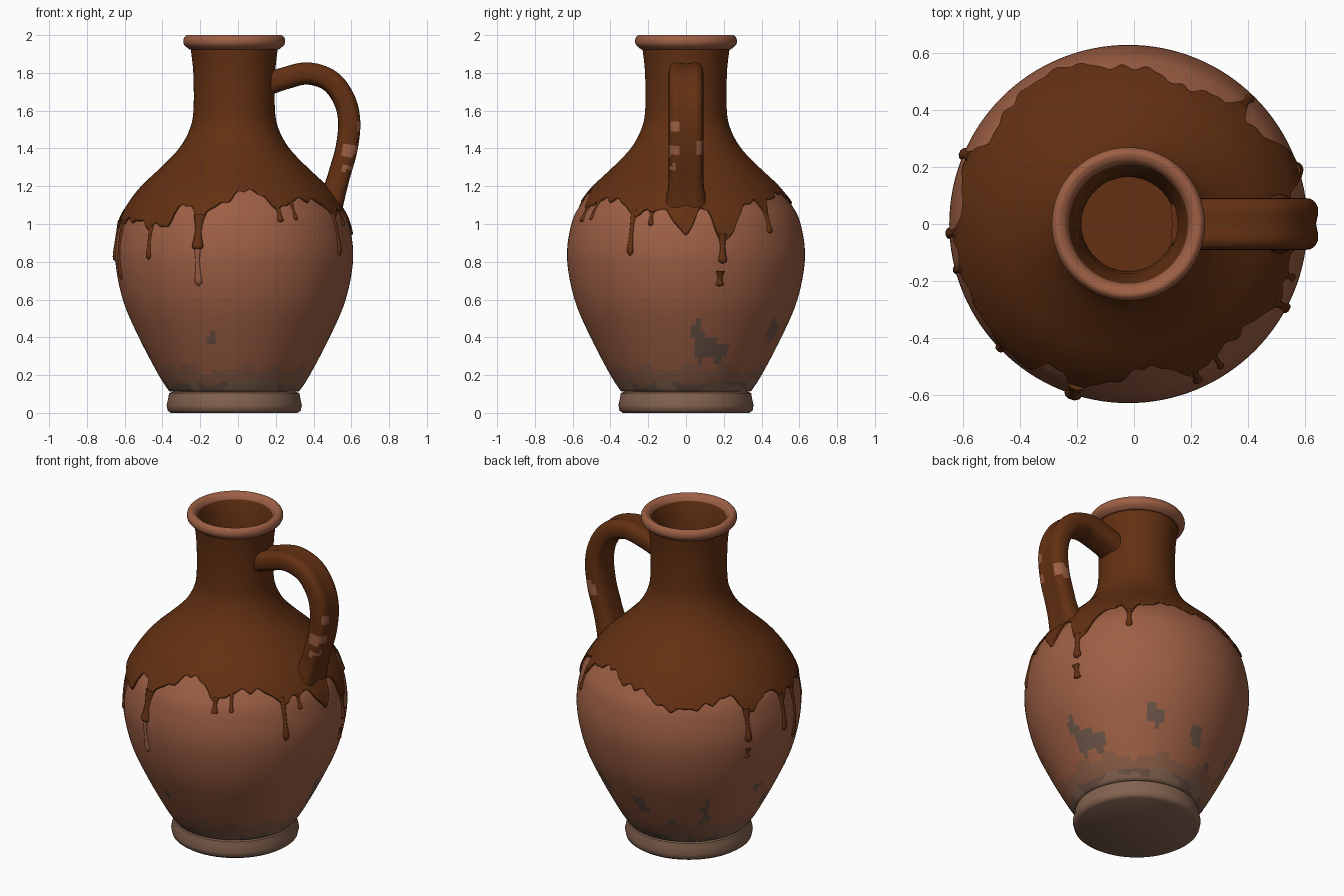
import bpy, bmesh, math
from mathutils import Vector, noise

cube = bpy.data.objects.get("Cube")
if cube:
    bpy.data.objects.remove(cube, do_unlink=True)

AXIS_X = -0.02
NECK_TOP = 1.925


def material(name, colour):
    mat = bpy.data.materials.new(name)
    mat.use_nodes = True
    rgba = (*colour, 1)
    mat.diffuse_color = rgba
    node = mat.node_tree.nodes["Principled BSDF"]
    node.inputs["Base Color"].default_value = rgba
    node.inputs["Roughness"].default_value = 0.7
    return mat


MATS = [
    material("terracotta", (0.34, 0.115, 0.058)),
    material("brown_glaze", (0.125, 0.03, 0.006)),
    material("pale_clay", (0.23, 0.125, 0.08)),
    material("grey_dust", (0.15, 0.088, 0.062)),
    material("dusty_terracotta", (0.25, 0.105, 0.06)),
]
CLAY, GLAZE, PALE, DUST, DUSTY = range(len(MATS))


def finish(name, bm, rule, angle=50):
    """Turn a bmesh into a smooth object coloured by a rule on face centres."""
    bmesh.ops.recalc_face_normals(bm, faces=bm.faces)
    for face in bm.faces:
        face.material_index = rule(face.calc_center_median())
    mesh = bpy.data.meshes.new(name)
    bm.to_mesh(mesh)
    bm.free()
    for mat in MATS:
        mesh.materials.append(mat)
    obj = bpy.data.objects.new(name, mesh)
    bpy.context.collection.objects.link(obj)
    bpy.ops.object.select_all(action="DESELECT")
    obj.select_set(True)
    bpy.context.view_layer.objects.active = obj
    bpy.ops.object.shade_smooth_by_angle(angle=math.radians(angle))
    return obj


def bridge(bm, rings, closed=True, caps=True):
    """Skin a list of vertex rings, optionally capping both ends."""
    n = len(rings[0])
    for a, b in zip(rings, rings[1:]):
        for i in range(n if closed else n - 1):
            j = (i + 1) % n
            bm.faces.new((a[i], a[j], b[j], b[i]))
    if caps:
        bm.faces.new(rings[0])
        bm.faces.new(rings[-1])


def spline(points, steps):
    """Catmull-Rom curve through 2D points."""
    pts = [Vector(p) for p in points]
    pts = [2 * pts[0] - pts[1]] + pts + [2 * pts[-1] - pts[-2]]
    out = []
    for a, b, c, d in zip(pts, pts[1:], pts[2:], pts[3:]):
        for k in range(steps):
            t = k / steps
            out.append(0.5 * (2 * b + (c - a) * t + (2 * a - 5 * b + 4 * c - d) * t ** 2
                              + (3 * b - 3 * c + d - a) * t ** 3))
    return out + [pts[-2]]


def interpolate(table, x):
    for (x0, y0), (x1, y1) in zip(table, table[1:]):
        if x <= x1:
            return y0 + (y1 - y0) * (x - x0) / (x1 - x0)
    return table[-1][1]


def polar(phi, r, z):
    """Point at an angle measured from the front towards +x."""
    return Vector((AXIS_X + r * math.sin(phi), -r * math.cos(phi), z))


# Profiles as (radius, height)
foot = [(0.335, 0), (0.352, 0.012), (0.358, 0.04), (0.35, 0.075), (0.345, 0.105), (0.325, 0.112)]
wall = spline([(0.345, 0.115), (0.4, 0.2), (0.505, 0.4), (0.59, 0.6), (0.63, 0.82), (0.607, 1.0),
               (0.56, 1.1), (0.485, 1.2), (0.38, 1.3), (0.285, 1.4), (0.23, 1.5), (0.21, 1.6),
               (0.212, 1.8), (0.226, NECK_TOP)], 6)
rim = spline([(0.238, 1.925), (0.266, 1.95), (0.268, 1.98), (0.25, 2.0), (0.222, 1.99)], 3)
inside = [(0.21, 1.965), (0.195, 1.9), (0.175, 1.8), (0.167, 1.7), (0.165, 1.5)]
WALL_RADIUS = [(p.y, p.x) for p in wall]


def body_colour(c):
    r = math.hypot(c.x - AXIS_X, c.y)
    if c.z > 1.4:
        return GLAZE if r < 0.205 or c.z < NECK_TOP else CLAY
    if c.z < 0.11:
        return PALE
    # Dust stains that thin out with height
    patch = noise.noise(Vector((c.x * 8, c.y * 8, c.z * 3.5)))
    if c.z < 0.16 + 0.05 * patch:
        return PALE if patch > 0.1 else DUST
    if c.z < 0.24 + 0.09 * patch:
        return DUSTY
    if 0.2 < c.z < 0.5 and patch > 0.3 + max(0, c.z - 0.3):
        return DUST
    return CLAY


# Body, foot, rim and hollow neck
bm = bmesh.new()
COUNT = 128
rings = []
for r, z in [*foot, *wall, *rim, *inside]:
    rings.append([bm.verts.new(polar(math.tau * i / COUNT, r, z)) for i in range(COUNT)])
bridge(bm, rings)
finish("jug_body", bm, body_colour)

# Lower edge of the glaze: (angle in degrees, height in hundredths)
EDGE = [(-75, 99), (-71, 102), (-52, 101), (-46, 97), (-42, 100), (-34, 98), (-31, 109), (-24, 111),
        (-18, 98), (-15, 106), (-10, 109), (-5, 111), (0, 115), (9, 119), (16, 114), (20, 112),
        (24, 106), (27, 109), (31, 111), (38, 113), (52, 112), (58, 108), (63, 102), (68, 109),
        (72, 104), (75, 108), (80, 108), (85, 98), (90, 95), (94, 99), (97, 109), (102, 107),
        (105, 95), (108, 88), (113, 96), (117, 101), (122, 110), (131, 112), (136, 105), (141, 112),
        (160, 117), (173, 112), (187, 112), (202, 104), (220, 105), (231, 108), (241, 110),
        (247, 98), (254, 102), (266, 108), (273, 98), (280, 103), (285, 99)]


def glaze_edge(deg):
    ripple = 0.008 * math.sin(math.radians(deg * 31)) + 0.006 * math.sin(math.radians(deg * 47))
    return sum(interpolate(EDGE, deg + d) for d in (-1, 0, 1)) / 300 + ripple


# Glaze coat with a rounded lip
bm = bmesh.new()
COUNT, ROWS = 360, 40
lip = [(0, -0.008), (0, 0.004), (0.006, 0.01), (0.016, 0.011)]
rings = [[] for _ in range(len(lip) + ROWS)]
for i in range(COUNT):
    deg = i - 75
    phi = math.radians(deg)
    low = glaze_edge(deg)
    start = low + 0.03
    column = [(low + dz, off) for dz, off in lip]
    for k in range(ROWS):
        t = k / (ROWS - 1)
        column.append((start + (NECK_TOP - start) * t, 0.009 - 0.005 * t))
    for ring, (z, off) in zip(rings, column):
        ring.append(bm.verts.new(polar(phi, interpolate(WALL_RADIUS, z) + off, z)))
bridge(bm, rings, caps=False)
finish("glaze_coat", bm, lambda c: GLAZE)


def drip(name, deg, top, bottom, width, mat):
    """Thin run down the wall that swells to a bead at its end."""
    bm = bmesh.new()
    rings = []
    steps = 16
    for k in range(steps + 1):
        t = k / steps
        z = top + (bottom - top) * t
        bead = math.sqrt(max(0.001, 1 - max(0, (t - 0.85) / 0.15) ** 2))
        size = width * (1 - 0.45 * math.sin(math.pi * min(1, t / 0.9))) * bead
        r = interpolate(WALL_RADIUS, z)
        ring = []
        for i in range(10):
            a = math.tau * i / 10
            ring.append(bm.verts.new(polar(math.radians(deg) + size * math.cos(a) / r,
                                           r + 0.7 * size * math.sin(a), z)))
        rings.append(ring)
    bridge(bm, rings)
    finish(name, bm, lambda c: mat)


for number, run in enumerate([
        (-75, 1.02, 0.7, 0.02, GLAZE), (-46, 1.0, 0.81, 0.018, GLAZE), (-18, 1.05, 0.86, 0.034, GLAZE),
        (-18, 0.9, 0.67, 0.022, CLAY), (24, 1.1, 1.01, 0.02, GLAZE), (33, 1.12, 1.02, 0.014, GLAZE),
        (62, 1.08, 0.83, 0.02, GLAZE), (72, 1.08, 0.99, 0.016, GLAZE), (108, 0.95, 0.79, 0.026, GLAZE),
        (107, 0.75, 0.67, 0.024, GLAZE), (136, 1.08, 0.95, 0.02, GLAZE), (247, 1.02, 0.82, 0.024, GLAZE),
        (247, 0.78, 0.72, 0.018, GLAZE), (273, 1.02, 0.8, 0.022, GLAZE)]):
    drip(f"glaze_drip_{number + 1}", *run)


# Strap handle with a shallow groove along its outer face
path = spline([(0.15, 1.74), (0.25, 1.775), (0.37, 1.8), (0.49, 1.76), (0.565, 1.66), (0.592, 1.54),
               (0.578, 1.4), (0.545, 1.28), (0.515, 1.18), (0.48, 1.09)], 6)
bm = bmesh.new()
rings = []
for k, p in enumerate(path):
    tangent = (path[min(k + 1, len(path) - 1)] - path[max(k - 1, 0)]).normalized()
    outward = Vector((-tangent.y, tangent.x))
    t = k / (len(path) - 1)
    flare = 1 + 0.3 * max(0, (t - 0.8) / 0.2) ** 2
    ring = []
    for i in range(24):
        a = math.tau * i / 24
        c, s = math.cos(a), math.sin(a)
        side = 0.092 * flare * math.copysign(abs(c) ** 0.7, c)
        depth = 0.062 * flare * math.copysign(abs(s) ** 0.7, s)
        depth -= 0.014 * max(0, s) * math.exp(-(side / 0.035) ** 2)
        q = p + outward * depth
        ring.append(bm.verts.new((q.x, side, q.y)))
    rings.append(ring)
bridge(bm, rings)


def handle_colour(c):
    worn = any(abs(c.z - z) < h and abs(c.y - y) < 0.025 and c.x > 0.55
               for y, z, h in [(-0.07, 1.39, 0.03), (-0.06, 1.52, 0.02), (0.075, 1.4, 0.035),
                               (-0.075, 1.3, 0.015)])
    return CLAY if worn else GLAZE


finish("handle", bm, handle_colour)
